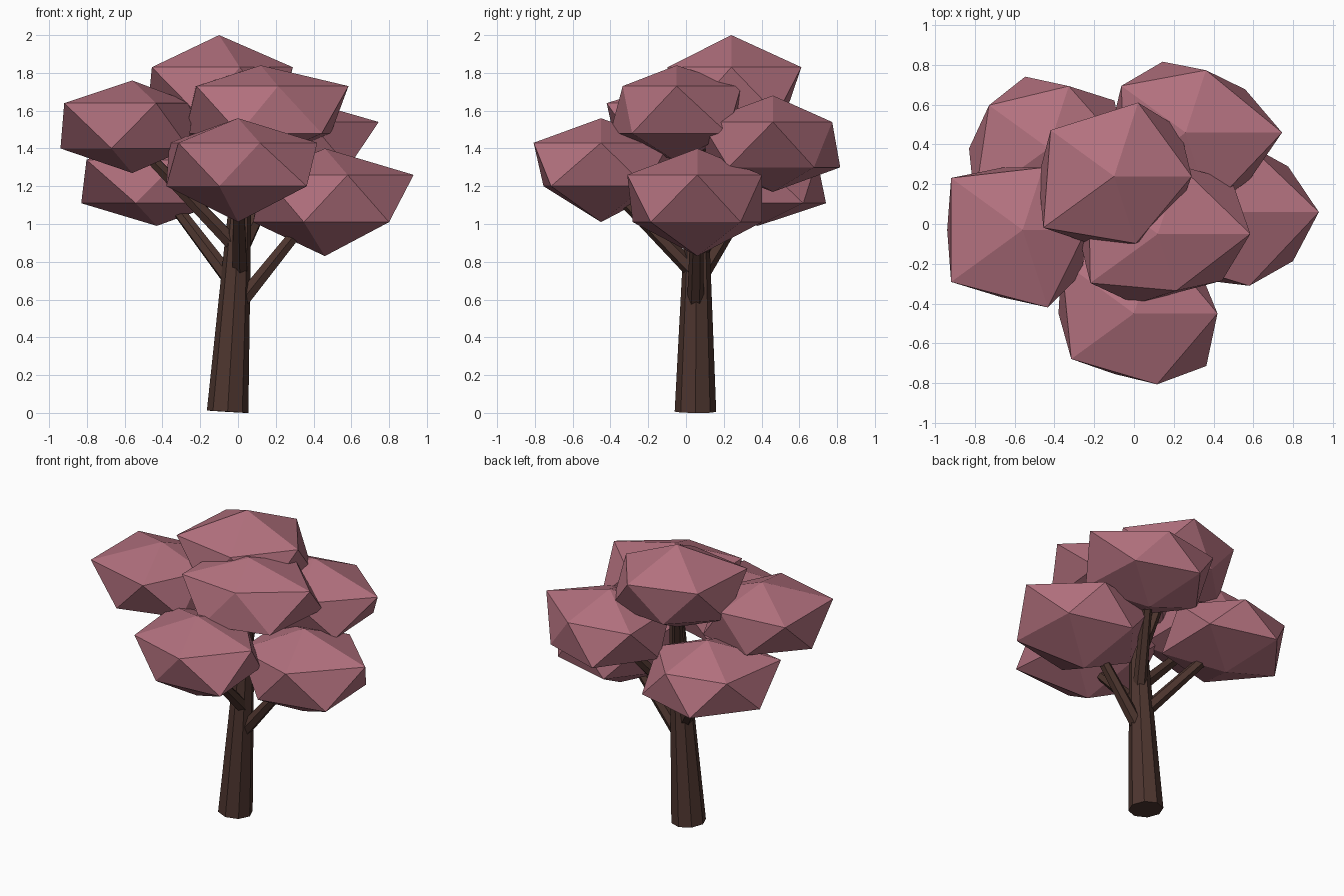
import bpy, bmesh
from math import atan2, cos, sin, pi, degrees, radians
from mathutils import Vector

if "Cube" in bpy.data.objects:
    bpy.data.objects.remove(bpy.data.objects["Cube"])


def material(name, color):
    m = bpy.data.materials.new(name)
    m.diffuse_color = (*color, 1)
    m.use_nodes = True
    m.node_tree.nodes["Principled BSDF"].inputs["Base Color"].default_value = m.diffuse_color
    return m


BARK = material("bark", (0.075, 0.036, 0.028))
LEAF = material("leaves", (0.45, 0.165, 0.21))


def add_object(name, bm, mat):
    bmesh.ops.recalc_face_normals(bm, faces=bm.faces[:])
    mesh = bpy.data.meshes.new(name)
    bm.to_mesh(mesh)
    bm.free()
    mesh.materials.append(mat)
    ob = bpy.data.objects.new(name, mesh)
    bpy.context.collection.objects.link(ob)


def limb(name, a, b, r1, r2, sides):
    """Tapered faceted cylinder from a to b."""
    a, b = Vector(a), Vector(b)
    axis = b - a
    bm = bmesh.new()
    bmesh.ops.create_cone(bm, cap_ends=True, segments=sides, radius1=r1,
                          radius2=r2, depth=axis.length)
    turn = Vector((0, 0, 1)).rotation_difference(axis.normalized())
    for v in bm.verts:
        v.co = turn @ v.co + (a + b) / 2
    add_object(name, bm, BARK)


def leaf_clump(name, centre, levels, upper, lower):
    """Icosahedron with its four z levels and ring radii adjusted by hand.
    Radii run anticlockwise: upper ring from 0 degrees, lower from 36."""
    bottom, low, high, top = levels
    bm = bmesh.new()
    bmesh.ops.create_icosphere(bm, subdivisions=1, radius=1)
    for v in bm.verts:
        x, y, z = v.co
        if abs(z) > 0.9:
            r, ang, z = 0, 0, top if z > 0 else bottom
        else:
            k = round(degrees(atan2(y, x)) / 36) % 10
            r = upper[k // 2] if z > 0 else lower[k // 2]
            ang, z = radians(36 * k), high if z > 0 else low
        v.co = (centre[0] + r * cos(ang), centre[1] + r * sin(ang), z)
    add_object(name, bm, LEAF)


# Trunk, leaning slightly
limb("trunk", (-0.055, 0.05, 0.006), (0.03, 0.06, 1.42), 0.11, 0.045, 8)

# Branches, one into each clump
limb("branch_right", (0.0, 0.05, 0.57), (0.45, 0.06, 1.13), 0.045, 0.03, 6)
limb("branch_back_left", (-0.02, 0.05, 0.68), (-0.43, 0.38, 1.22), 0.045, 0.03, 6)
limb("branch_front", (0.01, 0.05, 0.74), (0.0, -0.45, 1.25), 0.045, 0.03, 6)
limb("branch_left", (-0.01, 0.05, 0.88), (-0.56, -0.03, 1.45), 0.045, 0.03, 6)
limb("branch_back_right", (0.0, 0.05, 0.83), (0.26, 0.46, 1.38), 0.045, 0.03, 6)
limb("branch_upper_front", (0.02, 0.06, 1.1), (0.12, -0.05, 1.55), 0.04, 0.03, 6)
limb("branch_top", (0.02, 0.06, 1.05), (-0.1, 0.24, 1.65), 0.04, 0.03, 6)

# Leaf clumps
leaf_clump("leaves_front", (0, -0.45), (1.01, 1.20, 1.43, 1.56),
           (0.42, 0.38, 0.45, 0.39, 0.375), (0.40, 0.38, 0.38, 0.32, 0.45))
leaf_clump("leaves_top", (-0.10, 0.24), (1.43, 1.58, 1.83, 2.0),
           (0.39, 0.39, 0.395, 0.44, 0.355), (0.41, 0.30, 0.38, 0.36, 0.38))
leaf_clump("leaves_left", (-0.56, -0.03), (1.27, 1.40, 1.64, 1.76),
           (0.32, 0.33, 0.445, 0.445, 0.41), (0.37, 0.33, 0.38, 0.355, 0.37))
leaf_clump("leaves_upper_front", (0.12, -0.05), (1.33, 1.48, 1.73, 1.84),
           (0.465, 0.36, 0.43, 0.42, 0.30), (0.46, 0.35, 0.40, 0.37, 0.40))
leaf_clump("leaves_right", (0.46, 0.06), (0.83, 1.01, 1.26, 1.40),
           (0.47, 0.36, 0.42, 0.40, 0.39), (0.39, 0.36, 0.38, 0.36, 0.42))
leaf_clump("leaves_back_right", (0.26, 0.46), (1.17, 1.30, 1.54, 1.68),
           (0.485, 0.33, 0.40, 0.38, 0.40), (0.37, 0.375, 0.38, 0.36, 0.40))
leaf_clump("leaves_back_left", (-0.43, 0.38), (0.99, 1.11, 1.34, 1.48),
           (0.38, 0.33, 0.37, 0.46, 0.38), (0.41, 0.38, 0.40, 0.36, 0.40))
